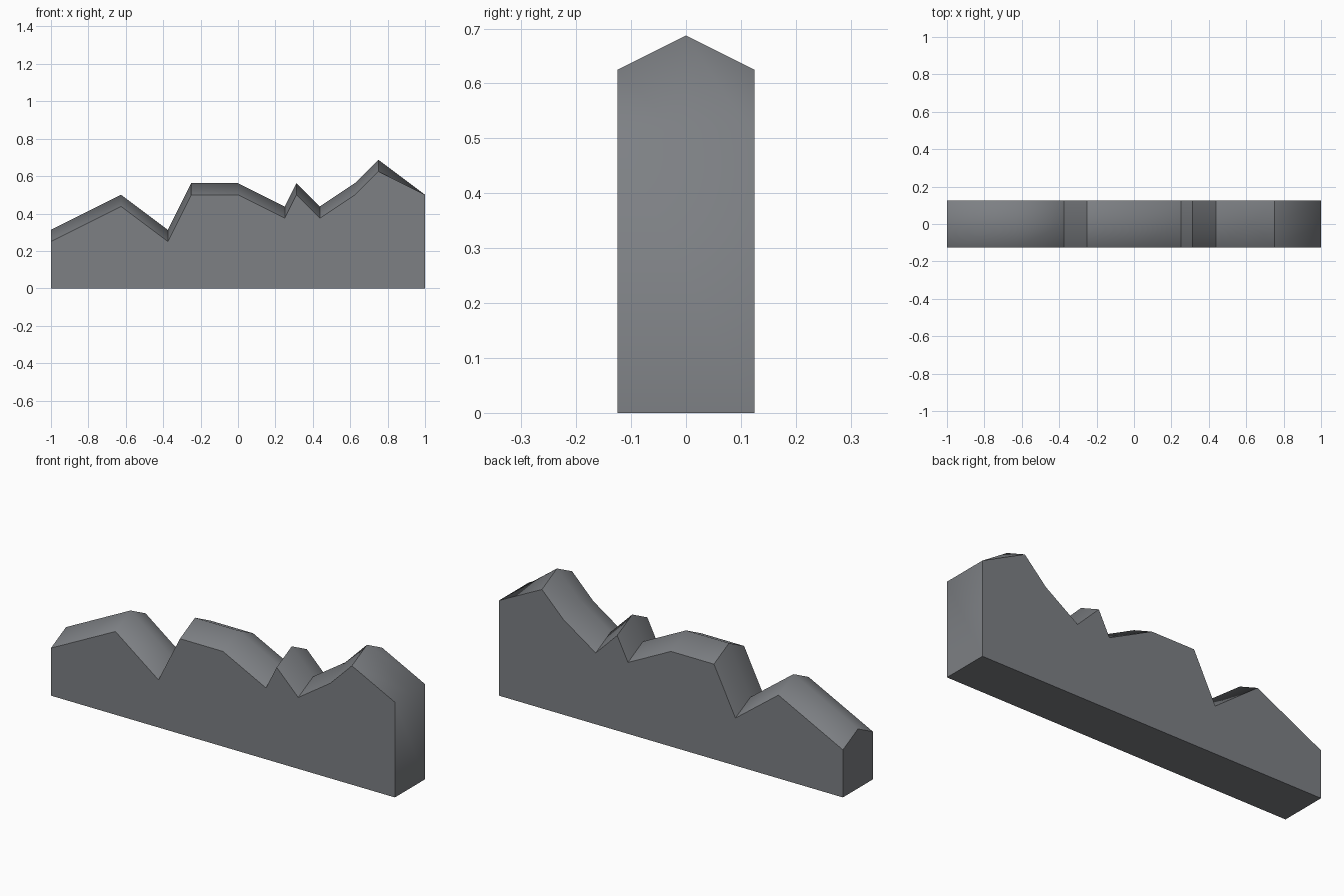
import bpy, bmesh, math

if "Cube" in bpy.data.objects:
    bpy.data.objects.remove(bpy.data.objects["Cube"])

# Silhouette of the rock wall: x, height at the front/back edge
PROFILE = [(-1, .25), (-.625, .4375), (-.375, .25), (-.25, .5), (0, .5),
           (.25, .375), (.3125, .5), (.4375, .375), (.625, .5),
           (.75, .625), (1, .5)]
HALF = .125     # half thickness
RIDGE = .0625   # ridge rise above the edges

bm = bmesh.new()

# Front edge, raised centre ridge (level at the right end), back edge
front = [bm.verts.new((x, -HALF, z)) for x, z in PROFILE]
ridge = [bm.verts.new((x, 0, z + (RIDGE if x < 1 else 0))) for x, z in PROFILE]
back = [bm.verts.new((x, HALF, z)) for x, z in PROFILE]

# Base corners
fl, fr, br, bl = [bm.verts.new((x, y, 0)) for x, y in
                  ((-1, -HALF), (1, -HALF), (1, HALF), (-1, HALF))]

# Sloping top on both sides of the ridge
for a, b in ((front, ridge), (ridge, back)):
    for i in range(len(PROFILE) - 1):
        bm.faces.new((a[i], a[i + 1], b[i + 1], b[i]))

# Walls, ends and underside
bm.faces.new([fl, fr] + front[::-1])
bm.faces.new([br, bl] + back)
bm.faces.new((bl, fl, front[0], ridge[0], back[0]))
bm.faces.new((fr, br, back[-1], ridge[-1], front[-1]))
bm.faces.new((bl, br, fr, fl))
bmesh.ops.recalc_face_normals(bm, faces=bm.faces)

mesh = bpy.data.meshes.new("jagged_rock_wall")
bm.to_mesh(mesh)
bm.free()
wall = bpy.data.objects.new("jagged_rock_wall", mesh)
bpy.context.collection.objects.link(wall)

# Stone colour
stone = bpy.data.materials.new("grey stone")
stone.diffuse_color = (.205, .215, .23, 1)
stone.use_nodes = True
stone.node_tree.nodes["Principled BSDF"].inputs["Base Color"].default_value = stone.diffuse_color
mesh.materials.append(stone)

# Soft ridge, crisp peaks and walls
bpy.context.view_layer.objects.active = wall
wall.select_set(True)
bpy.ops.object.shade_smooth_by_angle(angle=math.radians(60))
